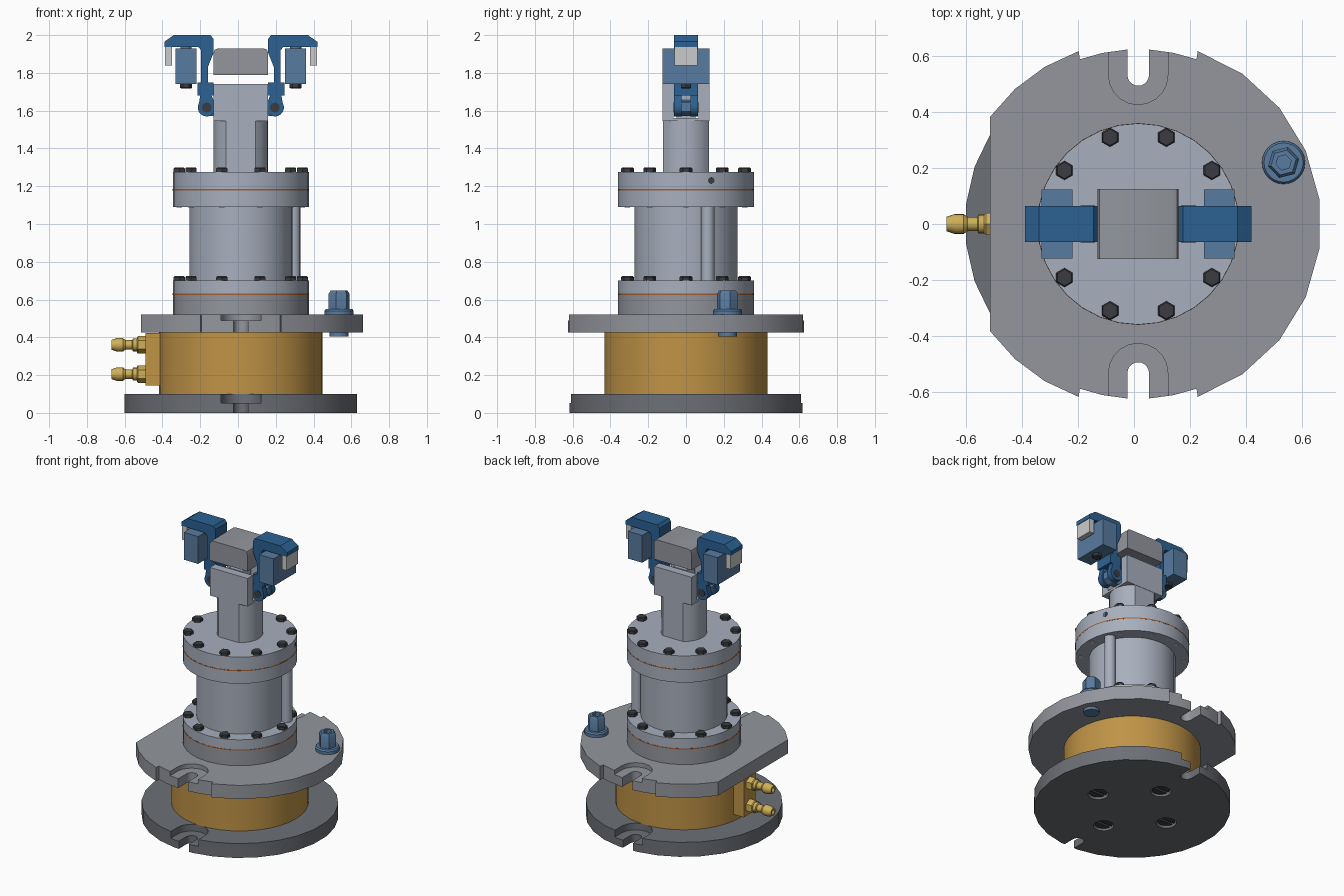
import bpy, bmesh
from math import sin, cos, radians, pi
from mathutils import Matrix, Vector

if "Cube" in bpy.data.objects:
    bpy.data.objects.remove(bpy.data.objects["Cube"])

CX = 0.015  # main axis of the assembly

def mat(name, r, g, b):
    m = bpy.data.materials.new(name)
    m.diffuse_color = ((r/255)**2.2, (g/255)**2.2, (b/255)**2.2, 1)
    m.use_nodes = True
    m.node_tree.nodes["Principled BSDF"].inputs["Base Color"].default_value = m.diffuse_color
    return m

STEEL = mat("steel", 166, 174, 188)
GREY = mat("grey", 146, 149, 156)
DARK = mat("dark_grey", 108, 111, 117)
BLACK = mat("black", 62, 63, 67)
BRASS = mat("bronze", 190, 146, 72)
GOLD = mat("brass", 206, 174, 88)
BLUE = mat("blue", 48, 98, 146)
PALE = mat("pale_blue", 88, 122, 158)
WHITE = mat("light_grey", 200, 200, 200)
SEAL = mat("copper", 165, 95, 50)

AX = {"Z": Matrix.Identity(4), "X": Matrix.Rotation(pi/2, 4, "Y"), "Y": Matrix.Rotation(-pi/2, 4, "X")}

def finish(name, bm, m):
    bmesh.ops.recalc_face_normals(bm, faces=bm.faces)
    me = bpy.data.meshes.new(name)
    bm.to_mesh(me)
    bm.free()
    ob = bpy.data.objects.new(name, me)
    bpy.context.collection.objects.link(ob)
    if m:
        me.materials.append(m)
    smooth(ob)
    return ob

def smooth(ob):
    bpy.ops.object.select_all(action="DESELECT")
    ob.select_set(True)
    bpy.context.view_layer.objects.active = ob
    bpy.ops.object.shade_smooth_by_angle(angle=radians(32))

def lathe(name, prof, loc, m, n=24, axis="Z", phase=0.0):
    """Turn (radius, height) points about an axis through loc."""
    bm = bmesh.new()
    M = Matrix.Translation(loc) @ AX[axis]
    rings = [[bm.verts.new(M @ Vector((r*cos(phase+2*pi*i/n), r*sin(phase+2*pi*i/n), h)))
              for i in range(n)] for r, h in prof]
    for a, b in zip(rings, rings[1:]):
        for i in range(n):
            bm.faces.new((a[i], a[(i+1) % n], b[(i+1) % n], b[i]))
    bm.faces.new(rings[0])
    bm.faces.new(rings[-1])
    return finish(name, bm, m)

def cyl(name, r, a, b, loc, m, **k):
    return lathe(name, [(r, a), (r, b)], loc, m, **k)

def prism(name, pts, a, b, m, plane="XY"):
    """Extrude a 2D outline from a to b along the remaining axis."""
    place = {"XY": lambda u, v, w: (u, v, w), "XZ": lambda u, v, w: (u, w, v),
             "YZ": lambda u, v, w: (w, u, v)}[plane]
    bm = bmesh.new()
    lo = [bm.verts.new(place(u, v, a)) for u, v in pts]
    hi = [bm.verts.new(place(u, v, b)) for u, v in pts]
    bm.faces.new(lo)
    bm.faces.new(hi)
    for i in range(len(pts)):
        j = (i+1) % len(pts)
        bm.faces.new((lo[i], lo[j], hi[j], hi[i]))
    return finish(name, bm, m)

def box(name, x0, x1, y0, y1, z0, z1, m):
    return prism(name, [(x0, y0), (x1, y0), (x1, y1), (x0, y1)], z0, z1, m)

def arc(r, a0, a1, n, cx=CX, cy=0.0):
    return [(cx+r*cos(radians(a0+(a1-a0)*i/n)), cy+r*sin(radians(a0+(a1-a0)*i/n))) for i in range(n+1)]

def cut(ob, cutters):
    for c in cutters:
        c.hide_render = True
        md = ob.modifiers.new("cut", "BOOLEAN")
        md.operation, md.solver, md.object = "DIFFERENCE", "EXACT", c
        bpy.context.view_layer.objects.active = ob
        bpy.ops.object.modifier_apply(modifier=md.name)
        bpy.data.objects.remove(c)
    smooth(ob)

def slot_cutters(z0, zmid, z1):
    out = []
    for s in (1, -1):
        for w, a, b in ((0.0385, z0-0.02, z1+0.02), (0.106, zmid, z1+0.02)):
            pts = arc(w, 180, 360, 10, CX, -0.0) + [(CX+w, 0.3), (CX-w, 0.3)]
            out.append(prism("slot_cutter", [(x, s*(y+0.533)) for x, y in pts], a, b, None))
    return out

def bolts(name, z):
    for k in range(10):
        a = radians(36*k)
        p = (CX+0.326*cos(a), 0.326*sin(a), z)
        lathe(f"{name}_{k}", [(0.014, -0.004), (0.034, -0.002), (0.034, 0.018), (0.029, 0.024)],
              p, BLACK, n=6, phase=pi/6)

# base plate with clamp slots and recessed slotted screws underneath
base = cyl("base_plate", 0.62, 0, 0.1, (CX, 0, 0), DARK, n=28, phase=pi/28)
holes = [(CX+0.28*cos(k*pi/2), 0.28*sin(k*pi/2)) for k in range(4)]
cut(base, slot_cutters(0, 0.053, 0.1) +
    [cyl("hole", 0.064, -0.02, 0.04, (x, y, 0), None) for x, y in holes])
for i, (x, y) in enumerate(holes):
    s = cyl(f"base_screw_{i}", 0.056, 0.012, 0.042, (x, y, 0), BLACK)
    cut(s, [box("slit", x-0.1, x+0.1, y-0.009, y+0.009, 0, 0.026, None)])

# bronze drum with connection block and two hose barbs
cyl("drum", 0.432, 0.1, 0.425, (CX, 0, 0), BRASS, n=40)
box("port_block", -0.49, -0.38, -0.065, 0.065, 0.145, 0.424, BRASS)
for i, z in enumerate((0.205, 0.36)):
    lathe(f"barb_nut_{i}", [(0.04, 0.005), (0.046, 0), (0.046, -0.04), (0.04, -0.046)], (-0.49, 0, z), GOLD, n=6, axis="X")
    lathe(f"hose_barb_{i}", [(0.034, -0.04), (0.034, -0.066), (0.025, -0.07), (0.025, -0.105), (0.036, -0.12),
                             (0.036, -0.15), (0.026, -0.18), (0.015, -0.18), (0.015, -0.12)],
          (-0.49, 0, z), GOLD, n=16, axis="X")

# mounting plate with flat side, relieved front and back, and slots
half = arc(0.654, 0, 71, 4.5 and 5)[1:] + arc(0.625, 70.5, 109.5, 5) + arc(0.654, 109, 144.1, 3)
outline = arc(0.654, -71, 71, 9) + arc(0.625, 70.5, 109.5, 5) + arc(0.654, 109, 144.1, 3)
outline += [(x, -y) for x, y in reversed(arc(0.625, 70.5, 109.5, 5) + arc(0.654, 109, 144.1, 3))]
plate = prism("mounting_plate", outline, 0.425, 0.52, GREY)
cut(plate, slot_cutters(0.425, 0.49, 0.52))

# blue plug through the mounting plate
P = (0.535, 0.22, 0)
lathe("plug_flange", [(0.05, 0.405), (0.05, 0.519), (0.077, 0.52), (0.077, 0.54), (0.07, 0.55)], P, PALE)
plug = lathe("plug_hex", [(0.057, 0.545), (0.057, 0.63), (0.046, 0.648)], P, PALE, n=6, phase=0.25)
cut(plug, [cyl("socket", 0.028, 0.61, 0.7, P, None, n=6, phase=0.25)])

# stacked cylinder housing
A = (CX, 0, 0)
cyl("lower_collar", 0.36, 0.52, 0.625, A, GREY, n=32)
cyl("lower_seal", 0.361, 0.625, 0.632, A, SEAL, n=32)
cyl("lower_flange", 0.36, 0.632, 0.70, A, STEEL, n=32)
cyl("cylinder_body", 0.273, 0.70, 1.09, A, STEEL, n=32)
cyl("side_tube", 0.036, 0.70, 1.09, (0.294, 0.115, 0), STEEL, n=16)
cyl("upper_flange", 0.36, 1.09, 1.177, A, STEEL, n=32)
cyl("upper_seal", 0.361, 1.177, 1.184, A, SEAL, n=32)
cap = cyl("end_cap", 0.36, 1.184, 1.275, A, STEEL, n=32)
cut(cap, [cyl("port", 0.016, 0.2, 0.5, (CX, 0.135, 1.23), None, n=12, axis="X")])
cyl("port_plug", 0.0158, 0.2, 0.325, (CX, 0.135, 1.23), BLACK, n=12, axis="X")
bolts("lower_bolt", 0.70)
bolts("upper_bolt", 1.275)
for k in range(10):
    a = radians(36*k)
    cyl(f"bolt_end_{k}", 0.015, 1.087, 1.1, (CX+0.326*cos(a), 0.326*sin(a), 0), WHITE, n=10)

# flattened neck and forked head
prism("neck", arc(0.145, -57.3, 57.3, 8) + arc(0.145, 122.7, 237.3, 8), 1.275, 1.546, STEEL)
prism("fork_head", [(-0.124, 1.545), (0.124, 1.545), (0.124, 1.74), (0.066, 1.74), (0.066, 1.56),
                    (-0.066, 1.56), (-0.066, 1.74), (-0.124, 1.74)], CX-0.145, CX+0.145, STEEL, "YZ")
box("piston_rod", CX-0.05, CX+0.05, -0.05, 0.05, 1.555, 1.735, STEEL)
prism("workpiece", [(-0.13, 1.79), (0.16, 1.79), (0.16, 1.905), (0.153, 1.923), (0.135, 1.93),
                    (-0.105, 1.93), (-0.123, 1.923), (-0.13, 1.905)], -0.125, 0.125, GREY, "XZ")

# two mirrored clamp arms (distances measured outward from the axis)
for side, s in (("left", -1), ("right", 1)):
    X = lambda d: CX+s*d
    prof = [(0.145, 1.98), (0.16, 2.0), (0.355, 2.0), (0.405, 1.965), (0.405, 1.937), (0.225, 1.937),
            (0.21, 1.92), (0.21, 1.75), (0.23, 1.75), (0.23, 1.68), (0.145, 1.68), (0.145, 1.75),
            (0.175, 1.75), (0.175, 1.83), (0.145, 1.905)]
    prism(f"{side}_arm", [(X(d), z) for d, z in prof], -0.064, 0.064, BLUE, "XZ")
    for t in (-1, 1):
        y = t*0.044
        lug = [(X(0.215), 1.68), (X(0.155), 1.68)] + \
              [(X(0.18+0.048*cos(radians(a))), 1.617+0.048*sin(radians(a))) for a in range(150, 391, 20)]
        prism(f"{side}_lug_{t+1}", lug, y-0.02, y+0.02, BLUE, "XZ")
    prism(f"{side}_link", [(X(0.06), 1.575), (X(0.18), 1.572), (X(0.215), 1.595), (X(0.215), 1.645), (X(0.06), 1.66)],
          -0.023, 0.023, PALE, "XZ")
    cyl(f"{side}_pivot_pin", 0.026, -0.067, 0.067, (X(0.18), 0, 1.617), BLACK, n=16, axis="Y")
    x0, x1 = sorted((X(0.235), X(0.345)))
    box(f"{side}_block", x0, x1, -0.124, 0.124, 1.74, 1.93, PALE)
    cyl(f"{side}_block_stud", 0.03, 1.92, 1.94, (X(0.29), 0, 0), PALE, n=12)
    lathe(f"{side}_block_screw", [(0.026, 1.717), (0.032, 1.722), (0.032, 1.742)], (X(0.29), 0, 0), BLACK, n=6)
    x0, x1 = sorted((X(0.365), X(0.402)))
    box(f"{side}_tip_pad", x0, x1, -0.062, 0.062, 1.84, 1.94, WHITE)
